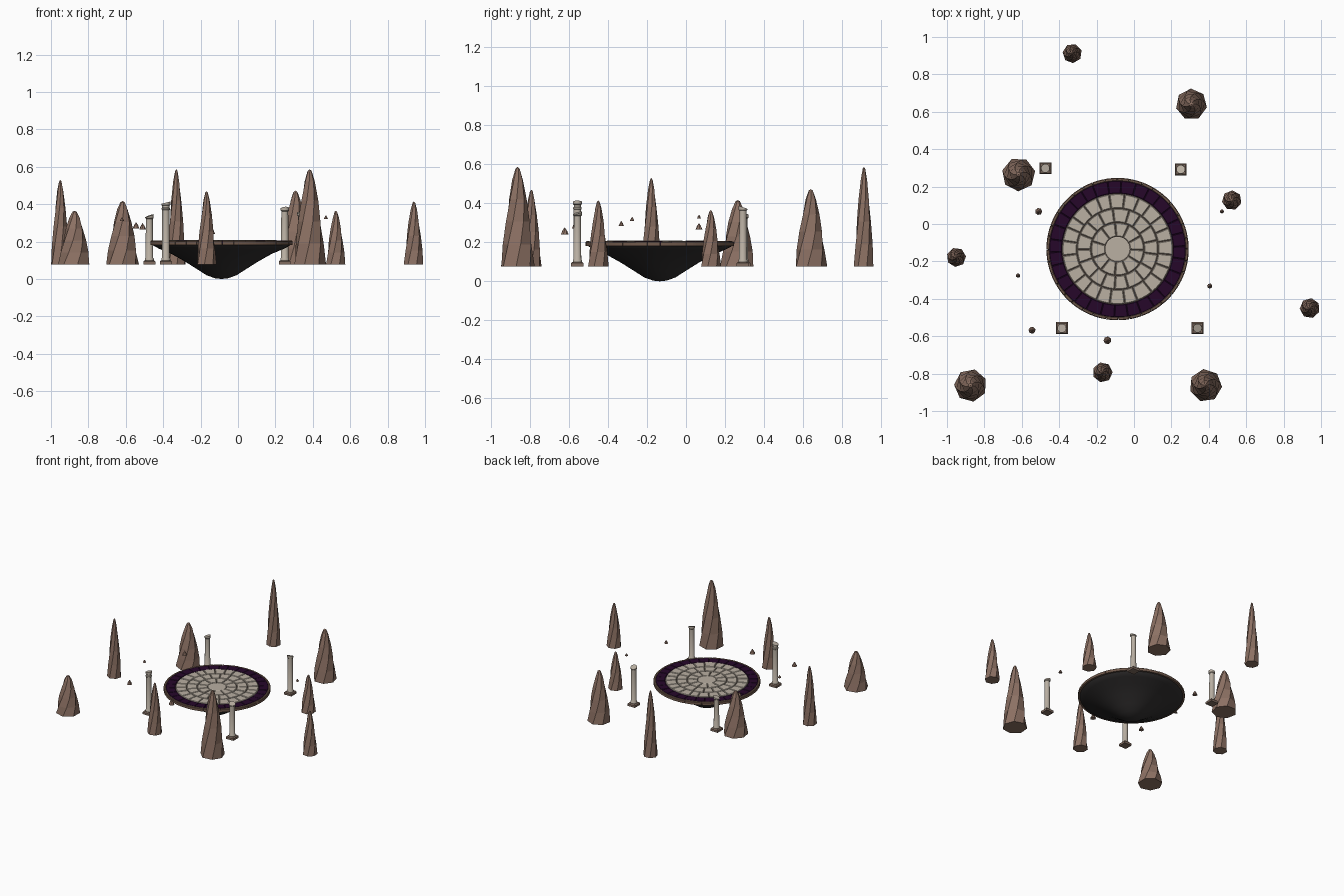
import bpy, bmesh, math, random
from mathutils import Matrix, Vector

if "Cube" in bpy.data.objects:
    bpy.data.objects.remove(bpy.data.objects["Cube"])
random.seed(4)
TAU = 2 * math.pi
CX, CY = -0.088, -0.134      # platform centre


def mat(name, rgb):
    m = bpy.data.materials.new(name)
    m.diffuse_color = (*[(c / 255) ** 2.2 for c in rgb], 1)
    m.use_nodes = True
    m.node_tree.nodes["Principled BSDF"].inputs["Base Color"].default_value = m.diffuse_color
    return m


ROCK = mat("brown rock", (140, 113, 100))
STONE = mat("pale stone", (184, 174, 161))
GROUT = mat("dark grout", (92, 80, 72))
PURPLE = mat("dark purple", (42, 16, 46))
RIM = mat("rim brown", (112, 90, 77))
UNDER = mat("charcoal underside", (52, 50, 50))
PLINTH = mat("plinth stone", (128, 108, 96))


def finish(bm, name, mats, loc=(0, 0, 0), smooth=False):
    bmesh.ops.recalc_face_normals(bm, faces=bm.faces)
    me = bpy.data.meshes.new(name)
    bm.to_mesh(me)
    bm.free()
    for m in mats:
        me.materials.append(m)
    ob = bpy.data.objects.new(name, me)
    ob.location = loc
    bpy.context.collection.objects.link(ob)
    if smooth:
        bpy.context.view_layer.objects.active = ob
        ob.select_set(True)
        bpy.ops.object.shade_smooth_by_angle(angle=math.radians(35))
        ob.select_set(False)
    return ob


def lathe(bm, profile, n, twist=0.0, start=0.0, lean=None, mi=0):
    """Stack of n-sided rings (r, z), capped at both ends; r = 0 makes a point."""
    rings = []
    z0, z1 = profile[0][1], profile[-1][1]
    for r, z in profile:
        a0 = start + twist * (z - z0) / (z1 - z0)
        if r == 0:
            rings.append([bm.verts.new((0, 0, z))])
        else:
            rings.append([bm.verts.new((r * math.cos(a0 + TAU * i / n),
                                        r * math.sin(a0 + TAU * i / n), z)) for i in range(n)])
    faces = []
    for a, b in zip(rings, rings[1:]):
        for i in range(n):
            j = (i + 1) % n
            if len(a) == 1:
                f = (a[0], b[j], b[i])
            elif len(b) == 1:
                f = (a[i], a[j], b[0])
            else:
                f = (a[i], a[j], b[j], b[i])
            faces.append(bm.faces.new(f))
    for ring in (rings[0], rings[-1]):
        if len(ring) > 1:
            faces.append(bm.faces.new(ring))
    for f in faces:
        f.material_index = mi
    if lean:   # tilt the top ring, like a broken column
        for v in rings[-1]:
            v.co.z += v.co.x * lean[0] + v.co.y * lean[1]
    return rings


# ---- twisted rock spires: x, y, radius, peak height
spires = [(-0.33, 0.912, 0.052, 0.587), (0.307, 0.64, 0.084, 0.473), (-0.617, 0.265, 0.09, 0.417),
          (0.523, 0.127, 0.053, 0.365), (-0.95, -0.178, 0.052, 0.53), (0.94, -0.45, 0.054, 0.415),
          (-0.168, -0.793, 0.054, 0.47), (-0.874, -0.863, 0.088, 0.365), (0.383, -0.863, 0.088, 0.587)]
shape = [(1, 0), (0.87, 0.22), (0.71, 0.45), (0.53, 0.67), (0.32, 0.87), (0.13, 0.98), (0, 1)]
for k, (x, y, r, top) in enumerate(spires):
    bm = bmesh.new()
    lathe(bm, [(r * s, 0.077 + (top - 0.077) * t) for s, t in shape], 7,
          twist=math.radians(75), start=0.3 + 0.4 * k)
    finish(bm, f"rock_spire_{k + 1}", [ROCK], (x, y, 0))

# ---- small floating shards: x, y, z of base, radius
shards = [(-0.51, 0.067, 0.265, 0.019), (0.47, 0.067, 0.322, 0.011), (-0.62, -0.276, 0.31, 0.012),
          (0.405, -0.332, 0.285, 0.014), (-0.545, -0.568, 0.27, 0.019), (-0.142, -0.622, 0.24, 0.021)]
for k, (x, y, z, r) in enumerate(shards):
    bm = bmesh.new()
    lathe(bm, [(r, 0), (r * 0.6, r * 0.9), (0, r * 1.8)], 7, twist=0.6, start=k)
    finish(bm, f"floating_shard_{k + 1}", [ROCK], (x, y, z))

# ---- broken pillars: x, y, top height, has capital bands, lean of the broken top
pillars = [(-0.474, 0.298, 0.338, False, (0.35, 0.1)), (0.25, 0.292, 0.378, False, (0.1, -0.35)),
           (-0.386, -0.557, 0.408, True, (0.25, 0.0)), (0.34, -0.557, 0.35, False, (-0.2, 0.25))]
for k, (x, y, top, capital, lean) in enumerate(pillars):
    bm = bmesh.new()
    q = math.sqrt(0.5)
    lathe(bm, [(0.064 * q, 0.077), (0.064 * q, 0.093), (0.05 * q, 0.1)], 4, start=TAU / 8, mi=1)
    prof = [(0.024, 0.098), (0.024, 0.108), (0.0205, 0.113)]
    if capital:
        prof += [(0.0195, top - 0.04), (0.023, top - 0.036), (0.023, top - 0.03),
                 (0.019, top - 0.026), (0.019, top - 0.016), (0.024, top - 0.012), (0.024, top)]
    else:
        prof += [(0.0185, top - 0.016), (0.0235, top - 0.011), (0.0235, top)]
    lathe(bm, prof, 14, lean=lean)
    finish(bm, f"broken_pillar_{k + 1}", [STONE, PLINTH], (x, y, 0), smooth=True)

# ---- bowl-shaped underside
bm = bmesh.new()
lathe(bm, [(0, 0), (0.035, 0.004), (0.08, 0.02), (0.13, 0.052), (0.2, 0.096), (0.27, 0.135),
           (0.33, 0.16), (0.365, 0.178), (0.372, 0.19)], 32)
finish(bm, "platform_underside", [UNDER], (CX, CY, 0), smooth=True)

# ---- bed below the tiles: grout disc
bm = bmesh.new()
lathe(bm, [(0.297, 0.188), (0.297, 0.2)], 64)
finish(bm, "grout_bed", [GROUT], (CX, CY, 0))
bm = bmesh.new()
lathe(bm, [(0.367, 0.186), (0.367, 0.196)], 64)
finish(bm, "purple_ring_bed", [PURPLE], (CX, CY, 0))


def tile(bm, r0, r1, a0, a1, z0, z1, bevel, steps=3):
    """Curved paving block with a chamfered top."""
    def outline(i, z):
        rows = []
        for r, seq in ((r0 + i, range(steps + 1)), (r1 - i, range(steps, -1, -1))):
            b, c = a0 + i / r, a1 - i / r
            rows += [bm.verts.new((r * math.cos(b + (c - b) * s / steps),
                                   r * math.sin(b + (c - b) * s / steps), z)) for s in seq]
        return rows
    layers = [outline(0, z0), outline(0, z1 - bevel), outline(bevel, z1)]
    n = len(layers[0])
    for a, b in zip(layers, layers[1:]):
        for i in range(n):
            bm.faces.new((a[i], a[(i + 1) % n], b[(i + 1) % n], b[i]))
    for row in (layers[0], layers[2]):      # caps as quad strips
        for i in range(steps):
            bm.faces.new((row[i], row[i + 1], row[n - 2 - i], row[n - 1 - i]))


def tile_ring(name, material, r0, r1, count, z0, z1, gap, bevel, jitter, start):
    bm = bmesh.new()
    cuts = [start + TAU * (i + random.uniform(-jitter, jitter)) / count for i in range(count)]
    cuts.append(cuts[0] + TAU)
    for a, b in zip(cuts, cuts[1:]):
        g = gap / (r0 + r1)
        dz = random.uniform(-0.001, 0.001)
        tile(bm, r0 + gap / 2, r1 - gap / 2, a + g, b - g, z0, z1 + dz, bevel)
    finish(bm, name, [material], (CX, CY, 0))


# ---- paving: centre stone and rings of blocks
bm = bmesh.new()
lathe(bm, [(0.066, 0.195), (0.066, 0.206), (0.063, 0.208)], 18)
finish(bm, "centre_stone", [STONE], (CX, CY, 0))
for k, (r0, r1, count) in enumerate([(0.066, 0.142, 11), (0.142, 0.217, 17), (0.217, 0.296, 24)]):
    tile_ring(f"paving_ring_{k + 1}", STONE, r0, r1, count, 0.195, 0.208, 0.004, 0.003, 0.12, 0.2 * k)

# ---- dark purple border blocks and outer brown rim
tile_ring("purple_border", PURPLE, 0.297, 0.365, 30, 0.19, 0.205, 0.002, 0.002, 0.06, 0.05)
tile_ring("outer_rim", RIM, 0.362, 0.381, 36, 0.182, 0.205, 0.001, 0.004, 0.1, 0.0)
